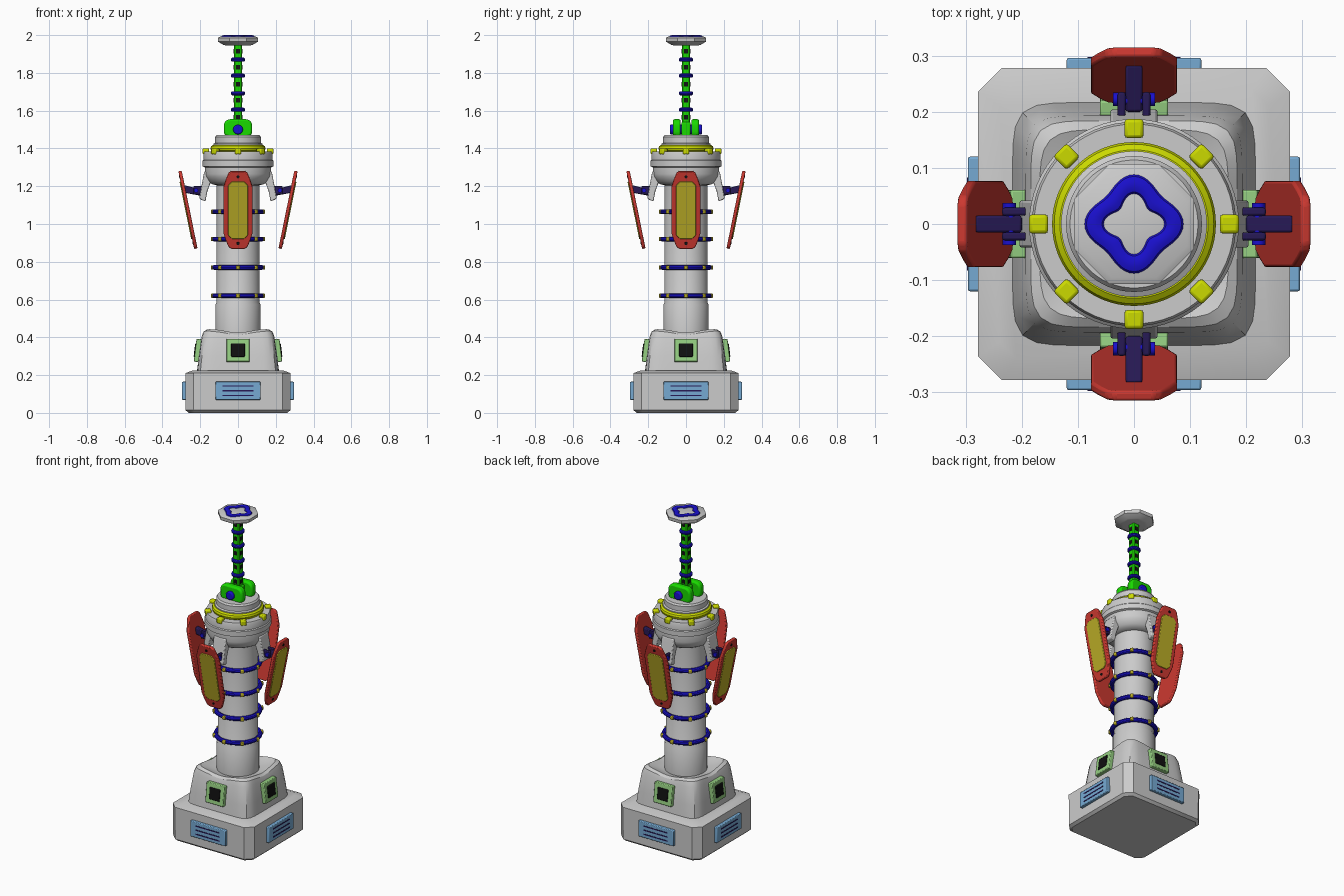
import bpy, bmesh, math
from math import sin, cos, pi, radians
from mathutils import Matrix, Vector

if "Cube" in bpy.data.objects:
    bpy.data.objects.remove(bpy.data.objects["Cube"])

def mat(name, rgb):
    m = bpy.data.materials.new(name)
    m.diffuse_color = (*rgb, 1)
    m.use_nodes = True
    m.node_tree.nodes["Principled BSDF"].inputs["Base Color"].default_value = m.diffuse_color
    return m

RED = mat("red", (0.6, 0.04, 0.03))
YELLOW = mat("yellow", (0.6, 0.7, 0.0))
GOLD = mat("gold", (0.5, 0.42, 0.02))
BLUE = mat("blue", (0.01, 0.005, 0.62))
GREEN = mat("green", (0.01, 0.7, 0.0))
PALE_GREEN = mat("pale_green", (0.3, 0.62, 0.22))
PALE_BLUE = mat("pale_blue", (0.18, 0.4, 0.65))
NAVY = mat("navy", (0.02, 0.01, 0.09))
BLACK = mat("black", (0.005, 0.005, 0.005))
I = Matrix.Identity(4)
SIDES = [(n, Matrix.Rotation(k * pi / 2, 4, 'Z'))
         for k, n in enumerate(("front", "right", "back", "left"))]

def finish(name, bm, material=None, m=I, bevel=0, seg=2):
    bmesh.ops.recalc_face_normals(bm, faces=bm.faces)
    me = bpy.data.meshes.new(name)
    bm.to_mesh(me)
    bm.free()
    ob = bpy.data.objects.new(name, me)
    ob.matrix_world = m
    bpy.context.collection.objects.link(ob)
    if material:
        me.materials.append(material)
    if bevel:
        b = ob.modifiers.new("bevel", 'BEVEL')
        b.width, b.segments, b.limit_method = bevel, seg, 'ANGLE'
    return ob

def loft(name, rings, material=None, m=I, closed=False, **kw):
    """Skin equal-length point rings; closed joins last ring to first, else ends are capped."""
    bm = bmesh.new()
    vs = [[bm.verts.new(p) for p in r] for r in rings]
    n = len(vs[0])
    pairs = list(zip(vs, vs[1:])) + ([(vs[-1], vs[0])] if closed else [])
    for a, b in pairs:
        for i in range(n):
            j = (i + 1) % n
            bm.faces.new((a[i], a[j], b[j], b[i]))
    if not closed:
        bm.faces.new(vs[0])
        bm.faces.new(vs[-1])
    return finish(name, bm, material, m, **kw)

def circle(r, z, n, phase=0.0):
    return [(r * cos(2 * pi * i / n + phase), r * sin(2 * pi * i / n + phase), z) for i in range(n)]

def lathe(name, prof, n=48, material=None, m=I, phase=0.0):
    return loft(name, [circle(r, z, n, phase) for r, z in prof], material, m)

def prism(name, pts, a, b, plane, material=None, m=I, **kw):
    """Extrude a 2D outline: 'xz' along y, 'yz' along x."""
    f = (lambda p, d: (p[0], d, p[1])) if plane == 'xz' else (lambda p, d: (d, p[0], p[1]))
    return loft(name, [[f(p, d) for p in pts] for d in (a, b)], material, m, **kw)

def box(name, c, s, material=None, m=I, **kw):
    bm = bmesh.new()
    bmesh.ops.create_cube(bm, size=1, matrix=Matrix.Translation(c) @ Matrix.Diagonal((*s, 1)))
    return finish(name, bm, material, m, **kw)

def tube_ring(name, radius, minor, z, material, n=48, flat=1.0):
    """Ring whose centre line follows radius(angle)."""
    rings = []
    for i in range(n):
        t = 2 * pi * i / n
        rings.append([((radius(t) + minor * cos(u)) * cos(t), (radius(t) + minor * cos(u)) * sin(t),
                       z + flat * minor * sin(u)) for u in (2 * pi * k / 10 for k in range(10))])
    return loft(name, rings, material, closed=True)

def rounded(hw, hh, c, n=1):
    """Rectangle outline with cut (n=1) or rounded (n>1) corners."""
    pts = []
    for k, (sx, sy) in enumerate(((1, 1), (-1, 1), (-1, -1), (1, -1))):
        for i in range(n + 1):
            t = pi / 2 * (k + i / n)
            pts.append((sx * (hw - c) + c * cos(t), sy * (hh - c) + c * sin(t)))
    return pts

# Plinth with cut corners
loft("plinth", [[(x, y, z) for x, y in rounded(h, h, c)] for z, h, c in
                ((0, .262, .035), (.014, .277, .042), (.21, .278, .042), (.225, .24, .03))])

# Soft square shoulder that dips toward the column
def soft_square(h, e, z, lift):
    out = []
    for i in range(64):
        t = 2 * pi * i / 64
        r = h / (abs(cos(t)) ** e + abs(sin(t)) ** e) ** (1 / e)
        out.append((r * cos(t), r * sin(t), z + lift * sin(2 * t) ** 2))
    return out
loft("shoulder", [soft_square(*a) for a in ((.217, 8, .22, 0), (.208, 8, .30, 0), (.193, 8, .395, .01),
     (.184, 7, .415, .018), (.168, 6, .425, .018), (.145, 4, .42, .008), (.116, 2, .41, 0))])

# Column, rings and studs
lathe("column", [(.119, .40), (.119, .575), (.113, .585), (.113, 1.24)])
for k, z in enumerate((.62, .77, .92, 1.065)):
    tube_ring(f"column_ring_{k}", lambda t: .124, .013, z, BLUE)
    for j in range(8):
        box(f"ring_stud_{k}_{j}", (.132, 0, z), (.022, .02, .022), GOLD,
            Matrix.Rotation(j * pi / 4, 4, 'Z'), bevel=.004)

# Head, yellow collar and knobs
lathe("head", [(.113, 1.205), (.135, 1.21), (.155, 1.222), (.172, 1.25), (.176, 1.265), (.176, 1.30),
               (.187, 1.305), (.187, 1.335), (.182, 1.34), (.182, 1.375), (.178, 1.385), (.13, 1.385),
               (.13, 1.425), (.121, 1.43), (.121, 1.46), (.114, 1.47)], 64)
tube_ring("collar", lambda t: .126, .02, 1.40, YELLOW, 64)
for j in range(8):
    box(f"collar_knob_{j}", (.17, 0, 1.385), (.034, .034, .032), YELLOW,
        Matrix.Rotation(j * pi / 4, 4, 'Z'), bevel=.006)

# Parts repeated on all four sides
HEX = [(.026 * cos(pi * i / 8), .026 * sin(pi * i / 8)) for i in range(16)]
for side, R in SIDES:
    # vent on the plinth
    box(side + "_vent", (0, -.282, .117), (.24, .028, .096), PALE_BLUE, R, bevel=.004)
    for k, z in enumerate((.092, .117, .142)):
        box(f"{side}_vent_slot_{k}", (0, -.295, z), (.165, .005, .007), NAVY, R)
    # framed port on the shoulder
    T = R @ Matrix.Translation((0, -.207, .33)) @ Matrix.Rotation(radians(-7), 4, 'X')
    box(side + "_port_frame", (0, 0, 0), (.122, .04, .122), PALE_GREEN, T, bevel=.004)
    box(side + "_port", (0, -.018, 0), (.072, .012, .072), BLACK, T, bevel=.004)
    # bracket under the head
    prism(side + "_bracket", [(-.13, 1.28), (-.178, 1.28), (-.188, 1.23), (-.205, 1.14), (-.2, 1.13),
                              (-.172, 1.12), (-.163, 1.17), (-.145, 1.22)], -.042, .042, 'yz', None, R, bevel=.005)
    # hinge fork, pin and arm
    for s in (-1, 1):
        box(f"{side}_fork_{'left' if s < 0 else 'right'}", (s * .022, -.212, 1.178), (.014, .046, .045), NAVY, R, bevel=.004)
    lathe(side + "_pin", [(.012, -.037), (.012, .037)], 12, BLUE,
          R @ Matrix.Translation((0, -.222, 1.178)) @ Matrix.Rotation(pi / 2, 4, 'Y'))
    prism(side + "_arm", [(-.2, 1.15), (-.2, 1.185), (-.283, 1.205), (-.28, 1.165)],
          -.015, .015, 'yz', NAVY, R, bevel=.004)
    # tilted fin with raised inlay and bolts
    F = R @ Matrix.Translation((0, -.265, 1.075)) @ Matrix.Rotation(radians(11.5), 4, 'X')
    half = [(.035, .21), (.05, .2), (.064, .165), (.077, .125)]
    outline = half + [(x, -z) for x, z in half[::-1]]
    outline += [(-x, z) for x, z in outline[::-1]]
    prism(side + "_fin", outline, -.009, .009, 'xz', RED, F, bevel=.005)
    prism(side + "_fin_inlay", rounded(.052, .155, .02), -.014, -.004, 'xz', GOLD, F, bevel=.003)
    for z in (-.18, .18):
        lathe(f"{side}_fin_bolt_{'low' if z < 0 else 'high'}", [(.008, 0), (.008, .011)], 12, BLACK,
              F @ Matrix.Translation((0, 0, z)) @ Matrix.Rotation(pi / 2, 4, 'X'))

# Mast clevis: two rounded cheeks, a core and a pin
cheek = [(x, z + 1.505) for x, z in rounded(.075, .05, .035, 5)]
for s, n in ((-1, "front"), (1, "back")):
    prism(n + "_mast_cheek", [(x, max(z, 1.462)) for x, z in cheek], s * .028, s * .07, 'xz', GREEN, bevel=.01)
box("mast_core", (0, 0, 1.50), (.06, .05, .08), GREEN, bevel=.008)
prism("mast_pin", [(x, z + 1.50) for x, z in HEX], -.086, .086, 'xz', BLUE, bevel=.006)

# Mast with holes and rings
loft("mast", [[(x, y, z) for x, y in rounded(.022, .022, .006)] for z in (1.47, 1.96)], GREEN)
for k, z in enumerate((1.565, 1.655, 1.74, 1.83, 1.915)):
    for side, R in SIDES:
        box(f"{side}_mast_hole_{k}", (0, -.0215, z), (.02, .003, .024), BLACK, R)
for k, z in enumerate((1.605, 1.692, 1.785, 1.87)):
    tube_ring(f"mast_ring_{k}", lambda t: .027, .011, z, BLUE, 24)

# Octagonal cap with a wavy blue ring on top
A = 1 / cos(pi / 8)
lathe("cap", [(.06 * A, 1.945), (.075 * A, 1.947), (.105 * A, 1.965), (.107 * A, 1.985), (.095 * A, 1.992)],
      8, None, I, pi / 8)
tube_ring("cap_ring", lambda t: .062 + .009 * cos(4 * t), .017, 1.992, BLUE, 64, .47)

# Smooth shading with crisp edges
bpy.ops.object.select_all(action='SELECT')
bpy.context.view_layer.objects.active = bpy.context.scene.objects["column"]
bpy.ops.object.shade_smooth_by_angle(angle=radians(32))
